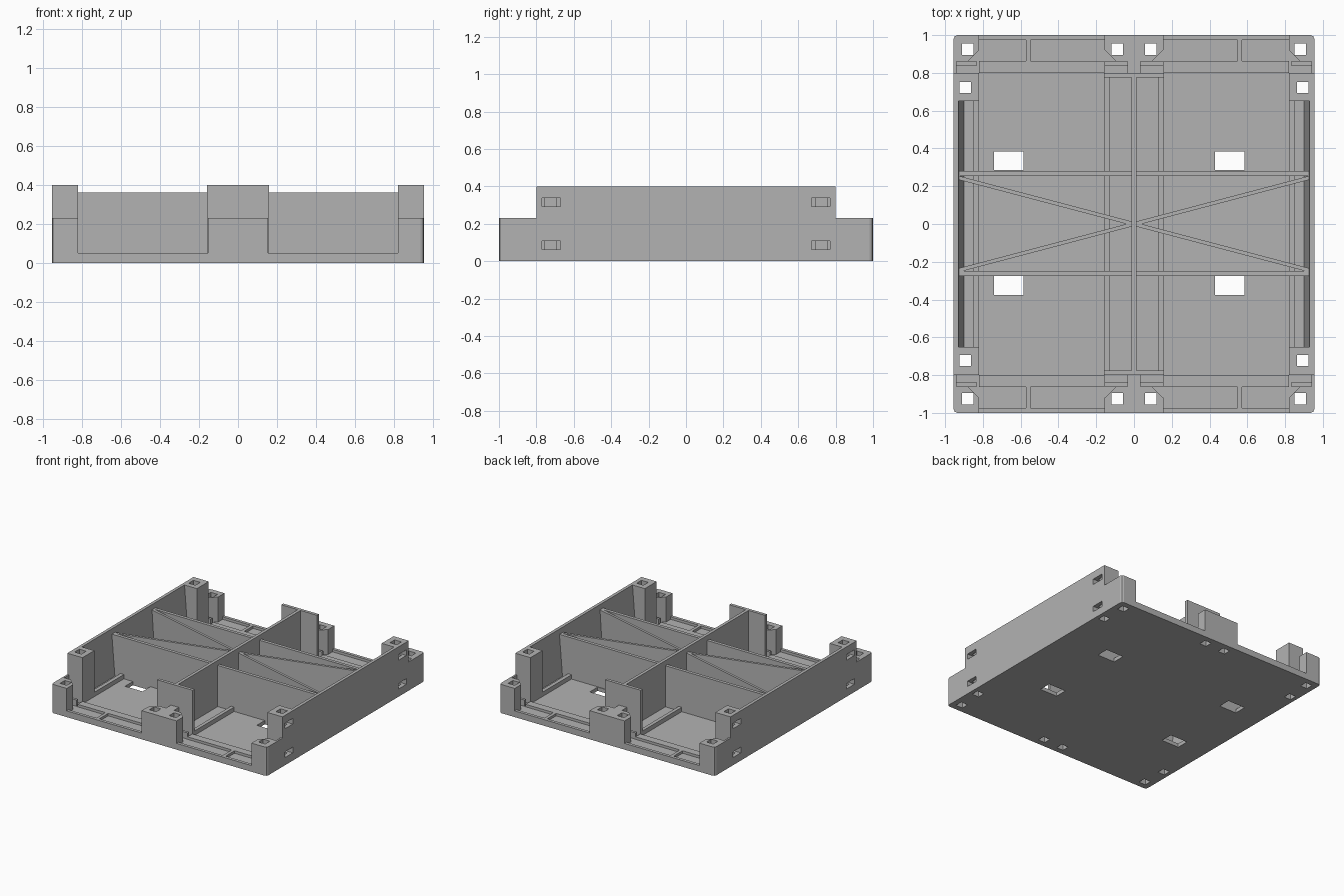
import bpy, bmesh
from math import hypot

cube = bpy.data.objects.get("Cube")
if cube:
    bpy.data.objects.remove(cube, do_unlink=True)

grey = bpy.data.materials.new("plain_grey")
grey.use_nodes = True
COLOUR = (0.45, 0.45, 0.45, 1)
grey.diffuse_color = COLOUR
grey.node_tree.nodes["Principled BSDF"].inputs["Base Color"].default_value = COLOUR

FLOOR, LIP, STEP, RIB, TOP = 0.03, 0.05, 0.23, 0.36, 0.4
QUADRANTS = [(sx, sy) for sx in (-1, 1) for sy in (-1, 1)]


def add_prism(bm, pts, z0, z1):
    """Extrude a plan outline from z0 to z1."""
    low = [bm.verts.new((x, y, z0)) for x, y in pts]
    high = [bm.verts.new((x, y, z1)) for x, y in pts]
    bm.faces.new(low)
    bm.faces.new(high)
    for i in range(len(pts)):
        j = (i + 1) % len(pts)
        bm.faces.new((low[i], low[j], high[j], high[i]))


def rect(x0, x1, y0, y1):
    return [(x0, y0), (x1, y0), (x1, y1), (x0, y1)]


def flip(pts, sx, sy):
    return [(x * sx, y * sy) for x, y in pts]


def finish(name, bm):
    bmesh.ops.recalc_face_normals(bm, faces=bm.faces)
    mesh = bpy.data.meshes.new(name)
    bm.to_mesh(mesh)
    bm.free()
    mesh.materials.append(grey)
    obj = bpy.data.objects.new(name, mesh)
    bpy.context.collection.objects.link(obj)
    return obj


def part(name, prisms):
    bm = bmesh.new()
    for pts, z0, z1 in prisms:
        add_prism(bm, pts, z0, z1)
    return finish(name, bm)


def square(x, y, r=0.03):
    return rect(x - r, x + r, y - r, y + r)


# Hole cutters: vertical shafts, floor windows and side slots
shafts = [(flip(square(x, y), sx, sy), -0.1, 0.5)
          for x, y in ((0.88, 0.925), (0.893, 0.723), (0.088, 0.925))
          for sx, sy in QUADRANTS]
windows = [(rect(x, x + 0.155, y, y + 0.1), -0.1, 0.1)
           for x in (-0.74, 0.43) for y in (-0.375, 0.285)]
slots = [(flip(rect(0.88, 1.0, 0.67, 0.77), sx, sy), z, z + 0.045)
         for z in (0.062, 0.293) for sx, sy in QUADRANTS]
hole_cutter = part("hole_cutter", shafts + windows)
slot_cutter = part("slot_cutter", slots)
for helper in (hole_cutter, slot_cutter):
    helper.hide_render = True


def cut(obj, *cutters):
    for c in cutters:
        mod = obj.modifiers.new("holes", "BOOLEAN")
        mod.operation = "DIFFERENCE"
        mod.solver = "EXACT"
        mod.object = c
    graph = bpy.context.evaluated_depsgraph_get()
    mesh = bpy.data.meshes.new_from_object(obj.evaluated_get(graph))
    obj.modifiers.clear()
    obj.data = mesh


# Floor with softened corners
corner = [(0.935, 1), (0.949, 0.994), (0.955, 0.98)]
outline = (corner + flip(corner, 1, -1)[::-1] + flip(corner, -1, -1)
           + flip(corner, -1, 1)[::-1])
cut(part("floor", [(outline, 0, FLOOR)]), hole_cutter)

# Corner blocks, pillars and central blocks with their shafts
block = corner + [(0.955, 0.86), (0.88, 0.86), (0.82, 0.92), (0.82, 1)]
middle = [(0.155, 1), (0.155, 0.92), (0.095, 0.86), (0.035, 0.86), (0.035, 0.8)]
for sx, sy in QUADRANTS:
    where = ("left" if sx > 0 else "right") + ("_back" if sy > 0 else "_front")
    cut(part("corner_block_" + where, [(flip(block, sx, sy), FLOOR, STEP)]),
        hole_cutter)
    cut(part("pillar_" + where,
             [(flip(rect(0.82, 0.955, 0.65, 0.8), sx, sy), FLOOR, TOP)]),
        hole_cutter, slot_cutter)
    part("corner_web_" + where,
         [(flip(rect(0.94, 0.955, 0.8, 0.86), sx, sy), FLOOR, STEP),
          (flip(rect(0.83, 0.94, 0.84, 0.86), sx, sy), FLOOR, 0.08),
          (flip(rect(0.035, 0.155, 0.84, 0.86), sx, sy), FLOOR, 0.08)])
for sy, end in ((-1, "front"), (1, "back")):
    pts = flip(middle + flip(middle, -1, 1)[::-1], 1, sy)
    cut(part("central_block_" + end, [(pts, FLOOR, STEP)]), hole_cutter)
    part("central_plate_" + end,
         [(flip(rect(-0.158, 0.158, 0.775, 0.8), 1, sy), FLOOR, TOP)])
    # End lip: two bars and a divider around shallow pockets
    lip = []
    for sx in (-1, 1):
        for box in ((0.155, 0.82, 0.975, 1), (0.155, 0.82, 0.8, 0.862),
                    (0.548, 0.573, 0.862, 0.975)):
            lip.append((flip(rect(*box), sx, sy), FLOOR, LIP))
    part("end_lip_" + end, lip)

# Side walls, thicker toward the floor
for sx, side in ((1, "left"), (-1, "right")):
    bm = bmesh.new()
    add_prism(bm, flip(rect(0.9, 0.955, -0.65, 0.65), sx, 1), FLOOR, TOP)
    for v in bm.verts:
        if v.co.z > RIB and abs(v.co.x) < 0.92:
            v.co.x = 0.93 * sx
    finish("side_wall_" + side, bm)

# Centre wall and floor rails
part("centre_wall", [(rect(-0.0125, 0.0125, -0.775, 0.775), FLOOR, TOP)])
part("floor_rails",
     [(rect(*sorted((sx * a, sx * b)), -y, y), FLOOR, 0.065)
      for sx in (-1, 1) for a, b, y in ((0.13, 0.158, 0.775), (0.82, 0.85, 0.65))])


def bar(x0, y0, x1, y1, half):
    """Plan outline of a straight rib between two points."""
    length = hypot(x1 - x0, y1 - y0)
    nx, ny = -(y1 - y0) / length * half, (x1 - x0) / length * half
    return [(x0 + nx, y0 + ny), (x1 + nx, y1 + ny),
            (x1 - nx, y1 - ny), (x0 - nx, y0 - ny)]


# Cross ribs and diagonal braces
part("cross_ribs", [(bar(-0.93, y, 0.93, y, 0.013), FLOOR, RIB)
                    for y in (-0.262, 0.267)])
part("diagonal_braces", [(bar(0, 0, 0.93 * sx, 0.245 * sy, 0.01), FLOOR, RIB)
                         for sx, sy in QUADRANTS])

for helper in (hole_cutter, slot_cutter):
    bpy.data.objects.remove(helper, do_unlink=True)
